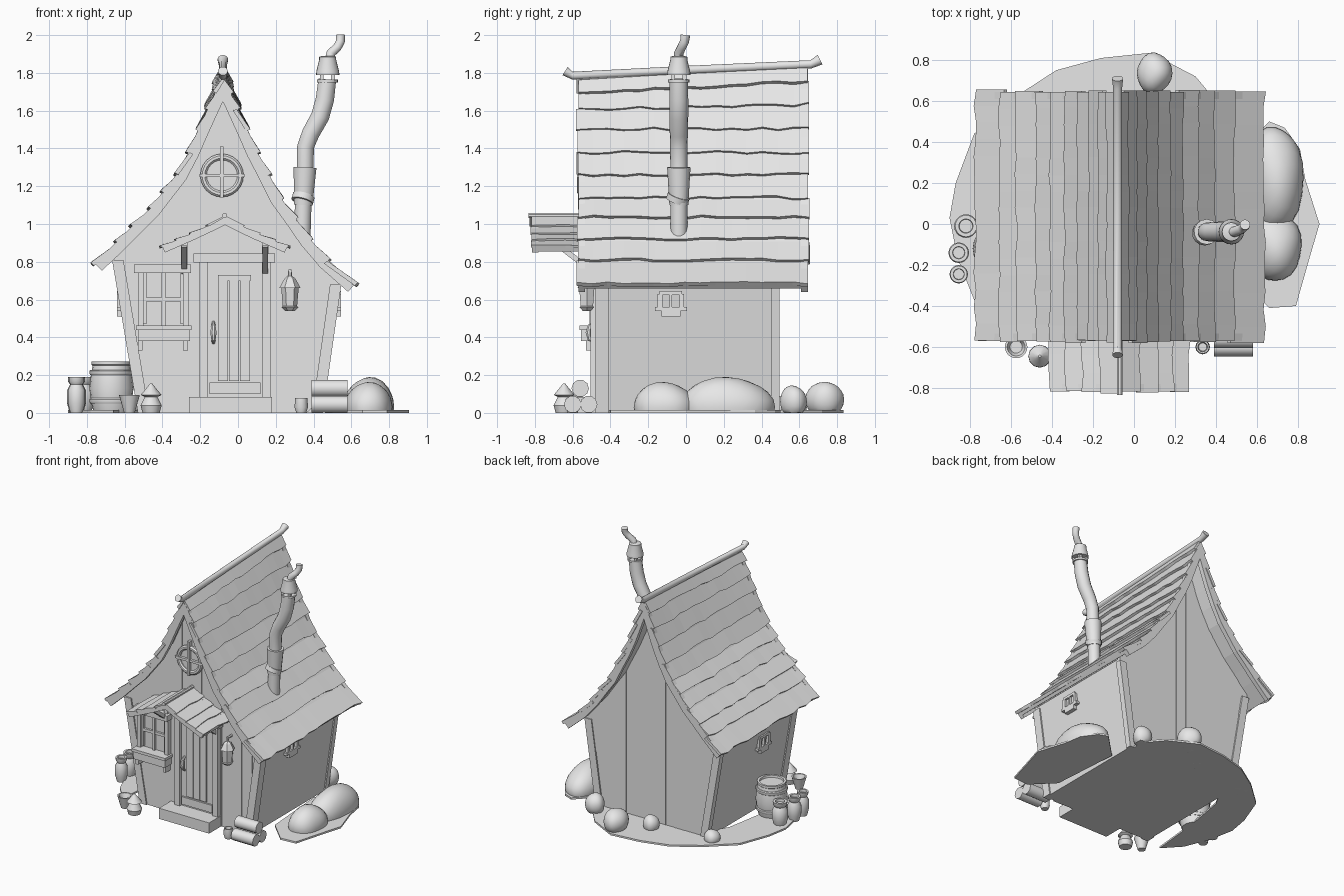
import bpy, bmesh, math, random
from mathutils import Vector

random.seed(4)
if "Cube" in bpy.data.objects:
    bpy.data.objects.remove(bpy.data.objects["Cube"])

clay = bpy.data.materials.new("light grey")
clay.use_nodes = True
clay.diffuse_color = (0.8, 0.8, 0.8, 1)
clay.node_tree.nodes["Principled BSDF"].inputs["Base Color"].default_value = clay.diffuse_color
smooth_parts = []
CENTRE = -0.08


# ---------- helpers ----------
def finish(name, bm, smooth=False):
    bmesh.ops.recalc_face_normals(bm, faces=bm.faces)
    mesh = bpy.data.meshes.new(name)
    bm.to_mesh(mesh)
    bm.free()
    mesh.materials.append(clay)
    obj = bpy.data.objects.new(name, mesh)
    bpy.context.collection.objects.link(obj)
    if smooth:
        smooth_parts.append(obj)
    return obj


def loft(name, rings, smooth=False):
    """Skin a list of closed rings and cap both ends."""
    bm = bmesh.new()
    loops = [[bm.verts.new(p) for p in ring] for ring in rings]
    for a, b in zip(loops, loops[1:]):
        for i in range(len(a)):
            j = (i + 1) % len(a)
            bm.faces.new((a[i], a[j], b[j], b[i]))
    bm.faces.new(loops[0])
    bm.faces.new(loops[-1])
    return finish(name, bm, smooth)


def tilt(x, y, z):
    """The ridge climbs towards the back."""
    return (x, y, z + 0.06 * y * max(0, (z - 1.5) / 0.3))


def prism(name, outline, y0, y1):
    return loft(name, [[tilt(x, y, z) for x, z in outline] for y in (y0, y1)])


def box(name, x0, x1, y0, y1, z0, z1):
    return prism(name, [(x0, z0), (x1, z0), (x1, z1), (x0, z1)], y0, y1)


def lathe(name, x, y, profile, sides=20):
    turn = [math.tau * i / sides for i in range(sides)]
    return loft(name, [[(x + r * math.cos(a), y + r * math.sin(a), z) for a in turn]
                       for r, z in profile], sides > 8)


def tube(name, path, radii, sides=14):
    pts = [Vector(p) for p in path]
    if not isinstance(radii, (list, tuple)):
        radii = [radii] * len(pts)
    span = pts[-1] - pts[0]
    ref = Vector((0, 0, 1)) if abs(span.y) > 0.9 * span.length and span.length > 0 else Vector((0, 1, 0))
    rings = []
    for i, p in enumerate(pts):
        t = (pts[min(i + 1, len(pts) - 1)] - pts[max(i - 1, 0)]).normalized()
        a = ref.cross(t).normalized()
        b = t.cross(a)
        angles = [math.tau * (k + 0.5) / sides for k in range(sides)]
        rings.append([p + radii[i] * (a * math.cos(w) + b * math.sin(w)) for w in angles])
    return loft(name, rings, sides > 6)


def rock(name, loc, size):
    bm = bmesh.new()
    bmesh.ops.create_icosphere(bm, subdivisions=3, radius=1)
    phase = random.uniform(0, 6)
    for v in bm.verts:
        k = 1 + 0.06 * math.sin(3 * v.co.x + phase) * math.cos(3 * v.co.y + phase)
        v.co = Vector(loc) + Vector([c * s * k for c, s in zip(v.co, size)])
        v.co.z = max(v.co.z, 0)
    return finish(name, bm, True)


def inset(profile, depth):
    """Offset a half-gable profile inwards, trimmed at the ridge line."""
    out = []
    for i, p in enumerate(profile):
        t = Vector(profile[min(i + 1, len(profile) - 1)]) - Vector(profile[max(i - 1, 0)])
        t.normalize()
        out.append(Vector(p) + depth * Vector((t.y, -t.x)))
    inside = [q for q in out if q.x > 0]
    k = len(out) - len(inside)
    a, b = out[k - 1], out[k]
    return [a.lerp(b, -a.x / (b.x - a.x))] + inside


def height_at(line, u):
    for a, b in zip(line, line[1:]):
        if a.x <= u <= b.x:
            return a.lerp(b, (u - a.x) / (b.x - a.x)).y
    return line[-1].y


def gable_side(name, profile, side, centre, y0, y1, thick, board):
    """Shingle rows, underlay and gable boards of one roof slope."""
    steps = max(4, round((y1 - y0) / 0.08))
    for row, (a, b) in enumerate(zip(profile, profile[1:])):
        a, b = Vector(a), Vector(b)
        t = (b - a).normalized()
        n = Vector((t.y, -t.x))
        rings = []
        e0, e1 = y0 + random.uniform(-.008, .008), y1 + random.uniform(-.008, .008)
        for k in range(steps + 1):
            y = e0 + (e1 - e0) * k / steps
            low = b + t * random.uniform(0.0, 0.018)
            ring = [a + n * thick * 0.9, low, low + n * thick, a + n * thick * 1.8]
            if row == 0:
                ring[0], ring[3] = a, a + n * thick * 0.6
            rings.append([tilt(centre + side * q.x, y, q.y) for q in ring])
        loft(f"{name}_shingles_{row + 1}", rings)

    def band(part, d0, d1, ya, yb):
        outline = inset(profile, d0) + inset(profile, d1)[::-1]
        prism(f"{name}_{part}", [(centre + side * q.x, q.y) for q in outline], ya, yb)
    band("underlay", thick * 0.8, thick + 0.025, y0 + 0.02, y1 - 0.02)
    band("front_board", thick * 0.6, board, y0 + 0.005, y0 + 0.04)
    band("back_board", thick * 0.6, board, y1 - 0.04, y1 - 0.005)


# ---------- main roof ----------
crown = [(0, 1.81), (.05, 1.735), (.093, 1.63), (.14, 1.515), (.195, 1.39), (.256, 1.273)]
slopes = {-1: crown + [(.326, 1.183), (.395, 1.093), (.49, 1.0), (.57, .918), (.69, .805)],
          1: crown + [(.317, 1.15), (.39, 1.05), (.47, .934), (.565, .822), (.71, .695)]}
for side, label in ((-1, "right"), (1, "left")):
    gable_side(f"roof_{label}", slopes[side], side, CENTRE, -0.575, 0.65, 0.024, 0.072)
tube("ridge_pole", [(CENTRE, -.64, 1.81), (CENTRE, -.6, 1.785), (CENTRE, 0, 1.815),
                    (CENTRE, .66, 1.845), (CENTRE, .71, 1.87)], [.026, .021, .022, .022, .028])

# ---------- walls ----------
foot = {-1: 0.44, 1: 0.52}
eave = {-1: (0.58, 0.83), 1: (0.62, 0.70)}
under = {s: inset(slopes[s], 0.045) for s in slopes}


def wall_x(side, z):
    return CENTRE + side * (foot[side] + (eave[side][0] - foot[side]) * z / eave[side][1])


outline = []
for s in (1, -1):
    half = [(foot[s], 0), eave[s]] + [tuple(q) for q in under[s][::-1] if q.x < eave[s][0] - 0.02]
    half = [(CENTRE + s * u, z) for u, z in half]
    outline += half if s == 1 else half[::-1][1:]
prism("house_body", outline, -0.46, 0.475)

# Upright planks on both gables
for s in (-1, 1):
    edges = [eave[s][0] * i / 7 for i in range(8)]
    for i, (u0, u1) in enumerate(zip(edges, edges[1:])):
        def floor_at(u):
            return max(0, (u - foot[s]) / (eave[s][0] - foot[s]) * eave[s][1])
        quad = [(u0, floor_at(u0)), (u1, floor_at(u1)),
                (u1, height_at(under[s], u1)), (u0, height_at(under[s], u0))]
        quad = [(CENTRE + s * u, z) for u, z in quad]
        prism(f"front_plank_{s}_{i}", quad, -0.465 - random.uniform(0, .008), -0.45)
        prism(f"back_plank_{s}_{i}", quad, 0.46, 0.48 + random.uniform(0, .008))
    # Leaning corner boards
    top = eave[s][1] - 0.02
    a, b = wall_x(s, 0), wall_x(s, top)
    board = [(a + s * .01, 0), (b + s * .01, top), (b - s * .05, top), (a - s * .05, 0)]
    prism(f"front_corner_board_{s}", board, -0.48, -0.41)
    prism(f"back_corner_board_{s}", board, 0.45, 0.495)

    # Little side window
    x = wall_x(s, 0.58)
    lo, hi = sorted((x - s * .02, x + s * .022))
    for part, y0, y1, z0, z1 in (("sill", -.165, .005, .54, .56), ("head", -.14, -.02, .625, .645),
                                 ("front_jamb", -.15, -.125, .56, .63), ("back_jamb", -.035, -.01, .56, .63),
                                 ("mullion", -.087, -.073, .56, .63), ("apron", -.13, -.03, .51, .54)):
        box(f"side_window_{part}_{s}", lo, hi, y0, y1, z0, z1)

# ---------- door and step ----------
box("door_step", -.26, .18, -.62, -.45, 0, .085)
box("door_left_post", .13, .175, -.505, -.45, .08, .8)
box("door_right_post", -.205, -.16, -.505, -.45, .08, .8)
box("door_lintel", -.235, .195, -.515, -.45, .795, .845)
box("door_panel", -.16, .13, -.483, -.45, .08, .8)
for i in range(3):
    x = -.105 + i * .058
    box(f"door_board_{i}", x, x + .053, -.494, -.47, .17, .73)
box("door_lower_rail", -.15, .12, -.497, -.47, .1, .16)
box("door_upper_rail", -.105, .07, -.5, -.47, .7, .73)
tube("door_handle", [(-.13, -.48, .37), (-.13, -.51, .39), (-.13, -.515, .425), (-.13, -.51, .46),
                     (-.13, -.48, .48)], [.008, .012, .018, .012, .008], 8)

# ---------- porch roof ----------
porch = [(0, 1.045), (.09, 1.0), (.175, .96), (.255, .925), (.335, .89)]
for side, label in ((-1, "right"), (1, "left")):
    gable_side(f"porch_{label}", porch, side, -.07, -.82, -.46, .014, .045)
    x = -.07 + side * .215
    box(f"porch_post_{label}", x - .017, x + .017, -.5, -.45, .73, .93)
    tube(f"porch_beam_{label}", [(x, -.46, .9), (x, -.79, .9)], .024, 4)
    tube(f"porch_strut_{label}", [(x, -.47, .73), (x, -.68, .89)], .02, 4)
tube("porch_ridge", [(-.07, -.835, 1.045), (-.07, -.46, 1.045)], .014, 8)

# ---------- front window ----------
box("window_pane", -.51, -.28, -.478, -.45, .46, .76)
box("window_head", -.55, -.25, -.535, -.45, .74, .785)
for i, x in enumerate((-.53, -.29)):
    box(f"window_jamb_{i}", x, x + .03, -.51, -.45, .46, .75)
    box(f"window_box_bracket_{i}", x, x + .025, -.53, -.45, .33, .38)
    box(f"window_sash_{i}", x + (.03 if i == 0 else -.015), x + (.045 if i == 0 else 0), -.495, -.45, .47, .74)
box("window_mullion", -.405, -.385, -.497, -.45, .46, .75)
box("window_bar", -.5, -.29, -.495, -.45, .59, .612)
box("window_box", -.53, -.255, -.555, -.45, .38, .455)
box("window_box_rim", -.54, -.245, -.565, -.45, .44, .462)

# ---------- round gable window ----------
arc = [math.tau * i / 24 for i in range(25)]
hub = (-.085, 1.257)
prism("round_pane", [(hub[0] + .1 * math.cos(a), hub[1] + .1 * math.sin(a)) for a in arc[:-1]], -.48, -.45)
tube("round_frame", [(hub[0] + .098 * math.cos(a), -.48, hub[1] + .098 * math.sin(a)) for a in arc], .018, 8)
box("round_bar_upright", hub[0] - .009, hub[0] + .009, -.505, -.46, 1.14, 1.41)
box("round_bar_level", -.205, .035, -.5, -.46, 1.248, 1.266)

# ---------- lantern ----------
lathe("lantern", .275, -.525, [(.025, .54), (.045, .56), (.038, .565), (.046, .66), (.056, .662),
                               (.03, .71), (.012, .725), (.008, .76)], 6)
tube("lantern_arm", [(.275, -.45, .75), (.275, -.53, .75)], .01, 6)

# ---------- chimney ----------
Y = -.038
tube("stovepipe", [(.34, Y, .93), (.345, Y, 1.1), (.355, Y, 1.3), (.358, Y, 1.41), (.385, Y, 1.48),
                   (.435, Y, 1.57), (.46, Y, 1.66), (.473, Y, 1.765)],
     [.045, .045, .045, .046, .048, .05, .05, .048])
tube("pipe_sleeve", [(.345, Y, 1.1), (.355, Y, 1.3)], [.05, .062])
tube("sleeve_strap", [(.34, Y - .01, 1.12), (.348, Y, 1.15)], .06)
lathe("pipe_collar", .473, Y, [(.056, 1.75), (.056, 1.765)])
for i in range(4):
    a = math.tau * (i + .5) / 4
    px, py = .473 + .042 * math.cos(a), Y + .042 * math.sin(a)
    box(f"cap_post_{i}", px - .01, px + .01, py - .01, py + .01, 1.76, 1.8)
lathe("pipe_cap", .475, Y, [(.062, 1.79), (.06, 1.81), (.045, 1.87), (.045, 1.885), (.03, 1.89)])
tube("vent_tip", [(.485, Y, 1.87), (.492, Y, 1.905), (.525, Y + .015, 1.935), (.542, Y + .03, 1.965),
                  (.542, Y + .035, 2.0)], [.026, .025, .024, .024, .025])

# ---------- ground patches ----------
left_patch = [(.66, .5), (.735, .47), (.81, .365), (.835, .22), (.905, 0), (.855, -.17),
              (.79, -.4), (.66, -.41), (.5, -.25), (.46, .3)]
back_patch = [(-.66, -.5), (-.78, -.37), (-.86, -.17), (-.9, .03), (-.87, .2), (-.78, .44), (-.58, .62),
              (-.38, .75), (-.16, .81), (.08, .835), (.3, .72), (.4, .6), (.42, .46), (-.45, .45),
              (-.56, .25), (-.62, -.1)]
for name, pts in (("left_ground", left_patch), ("back_ground", back_patch)):
    loft(name, [[(x, y, z) for x, y in pts] for z in (0, .014)])

# ---------- rocks ----------
for i, (loc, size) in enumerate((((.69, -.11, .03), (.13, .17, .13)), ((.69, .22, .03), (.14, .26, .155)),
                                 ((.1, .735, .07), (.085, .1, .095)), ((.4, .57, .06), (.07, .07, .085)),
                                 ((-.1, .58, .04), (.06, .06, .07)), ((-.58, .5, .03), (.06, .06, .06)))):
    rock(f"rock_{i + 1}", loc, size)

# ---------- barrel, jugs and small pots ----------
lathe("barrel", -.67, -.12, [(.092, 0), (.107, .05), (.117, .13), (.109, .2), (.1, .25), (.106, .255),
                             (.106, .272), (.088, .272), (.086, .255)])
for z in (.05, .2):
    lathe("barrel_hoop", -.67, -.12, [(.112, z), (.117, z + .008), (.116, z + .022), (.11, z + .028)])
jug = [(.036, 0), (.05, .05), (.05, .12), (.034, .15), (.044, .165), (.046, .19), (.03, .19), (.028, .17)]
for i, (x, y, k) in enumerate(((-.82, -.01, 1.15), (-.855, -.14, 1), (-.855, -.245, .9))):
    lathe(f"jug_{i + 1}", x, y, [(r * k, z) for r, z in jug])
lathe("hooded_pot", -.46, -.645, [(.045, 0), (.056, .04), (.034, .085), (.055, .095), (.022, .135), (.006, .155)], 12)
lathe("bowl", -.575, -.6, [(.028, 0), (.045, .06), (.055, .095), (.044, .095), (.03, .06)])
lathe("cup", .335, -.6, [(.026, 0), (.036, .03), (.032, .08), (.024, .08), (.02, .05)], 12)

# ---------- firewood ----------
for i, (y, z) in enumerate(((-.6, .045), (-.515, .045), (-.56, .13))):
    tube(f"log_{i + 1}", [(.39, y, z), (.58, y, z)], .046, 10)

# Smooth the rounded parts, keeping their edges sharp
bpy.ops.object.select_all(action='DESELECT')
for obj in smooth_parts:
    obj.select_set(True)
bpy.context.view_layer.objects.active = smooth_parts[0]
bpy.ops.object.shade_smooth_by_angle(angle=math.radians(40))
